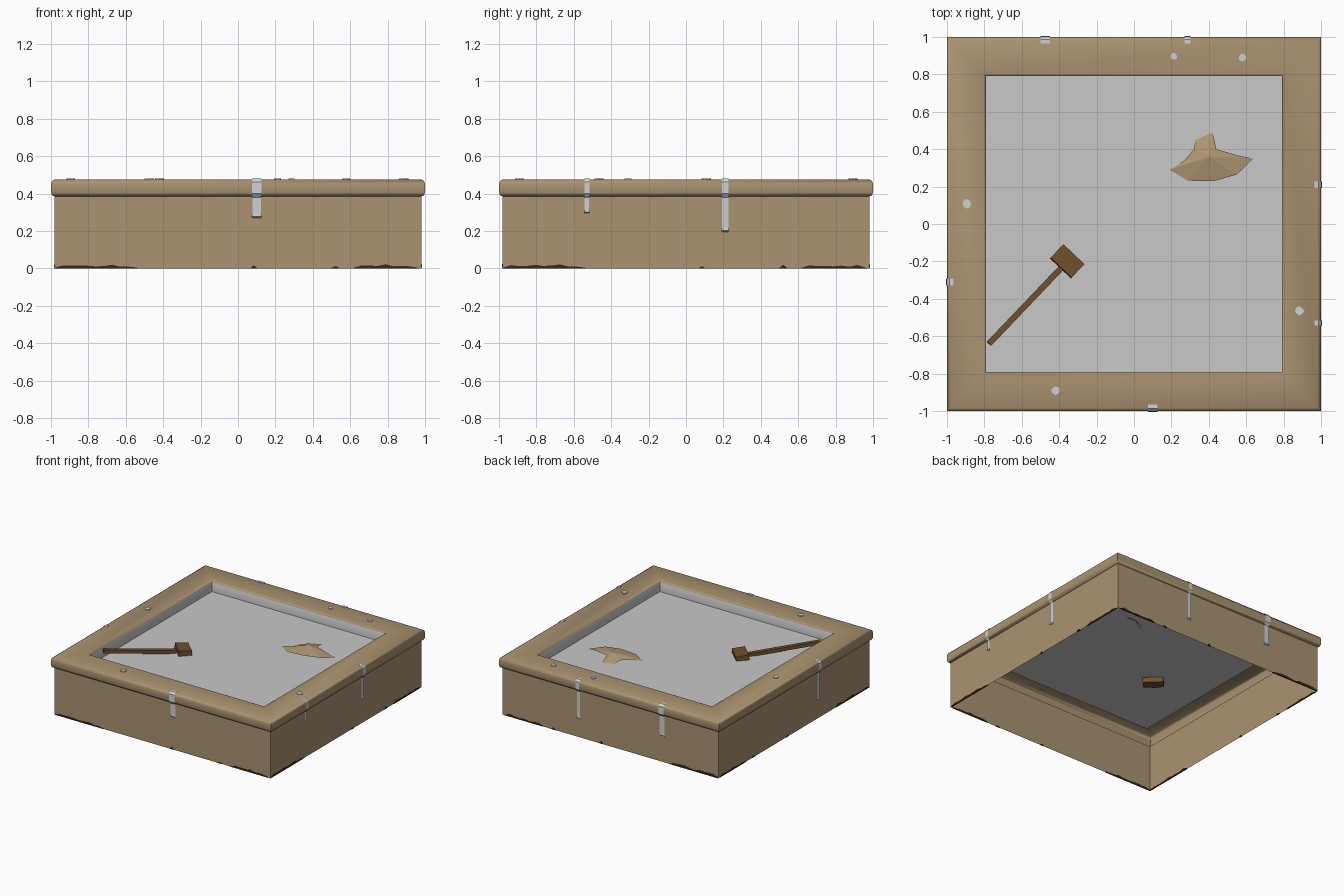
import bpy, bmesh, math, random
from mathutils import Vector

if "Cube" in bpy.data.objects:
    bpy.data.objects.remove(bpy.data.objects["Cube"])

random.seed(4)


def mat(name, r, g, b):
    m = bpy.data.materials.new(name)
    m.diffuse_color = (r, g, b, 1)
    m.use_nodes = True
    m.node_tree.nodes["Principled BSDF"].inputs["Base Color"].default_value = m.diffuse_color
    return m


TAN = mat("tan clay", .40, .29, .165)
GREY = mat("pale grey surface", .58, .58, .58)
WHITE = mat("white drips", .62, .63, .65)
WOOD = mat("dark wood", .16, .08, .026)
STAIN = mat("dark stain", .045, .02, .011)
LEAF = mat("dry cloth", .43, .31, .175)


def make(name, verts, faces, mats, smooth=False):
    me = bpy.data.meshes.new(name)
    me.from_pydata([tuple(v) for v in verts], [], faces)
    ob = bpy.data.objects.new(name, me)
    bpy.context.collection.objects.link(ob)
    for m in mats:
        me.materials.append(m)
    bm = bmesh.new()
    bm.from_mesh(me)
    bmesh.ops.recalc_face_normals(bm, faces=bm.faces)
    bm.to_mesh(me)
    bm.free()
    if smooth:
        bpy.context.view_layer.objects.active = ob
        ob.select_set(True)
        bpy.ops.object.shade_smooth_by_angle(angle=math.radians(50))
        ob.select_set(False)
    return ob


PLANE_Z = .385

# Square basin shell: (half width, height) profile swept round four corners
profile = [(.98, 0), (.98, .385), (.993, .39), (1, .405), (1, .45), (.995, .467),
           (.982, .475), (.805, .475), (.795, .47), (.79, .46), (.79, PLANE_Z)]
corners = [(-1, -1), (1, -1), (1, 1), (-1, 1)]
verts = [(cx * r, cy * r, z) for r, z in profile for cx, cy in corners]
faces = [(4 * i + j, 4 * i + (j + 1) % 4, 4 * i + 4 + (j + 1) % 4, 4 * i + 4 + j)
         for i in range(len(profile) - 1) for j in range(4)]
basin = make("basin_shell", verts, faces, [TAN, GREY], True)
for p in basin.data.polygons:  # inner lip below the rim is grey
    if p.center.z < .45 and max(abs(p.center.x), abs(p.center.y)) < .8:
        p.material_index = 1

# Filled surface inside the basin
make("basin_surface", [(cx * .79, cy * .79, PLANE_Z) for cx, cy in corners],
     [(0, 1, 2, 3)], [GREY])


def place(side, u, out, z):
    """Point on a side wall: u along the wall, out from the centre."""
    return {"front": (u, -out, z), "back": (u, out, z),
            "right": (out, u, z), "left": (-out, u, z)}[side]


# Drips running over the rim and down the walls
def drip(name, side, u, width, bottom):
    path = [(.965, .472), (.965, .479), (.986, .479), (1.002, .462), (1.004, .40),
            (.988, .38), (.988, bottom + .02), (.99, bottom + .006), (.982, bottom)]
    wid = [1, 1, 1, 1, 1, .9, .9, 1.15, .8]
    vs = []
    for (out, z), w in zip(path, wid):
        for s in (-1, 1):
            vs.append(place(side, u + s * w * width / 2, out, z))
    n = len(path)
    make(name, vs, [(2 * i, 2 * i + 1, 2 * i + 3, 2 * i + 2) for i in range(n - 1)], [WHITE])


for i, d in enumerate([("front", .10, .05, .27), ("right", .21, .036, .195),
                       ("right", -.53, .026, .295), ("back", .285, .032, .155),
                       ("back", -.475, .05, .215), ("left", -.31, .036, .15)]):
    drip(f"drip_{i + 1}", *d)

# Round spots on the rim
for i, (x, y, r) in enumerate([(-.895, .11, .026), (.21, .897, .02), (.578, .89, .02),
                               (.885, -.465, .025), (-.42, -.89, .022)]):
    n = 8
    rad = [r * random.uniform(.8, 1.12) for _ in range(n)]
    ring = [(x + rad[k] * math.cos(k * math.tau / n), y + rad[k] * math.sin(k * math.tau / n))
            for k in range(n)]
    vs = [(a, b, z) for z in (.474, .481) for a, b in ring]
    fs = [tuple(range(n, 2 * n))] + [(k, (k + 1) % n, n + (k + 1) % n, n + k) for k in range(n)]
    make(f"rim_spot_{i + 1}", vs, fs, [WHITE])

# Ragged dark stains along the foot of each wall
for side in ("front", "right", "back", "left"):
    for k, (a, b) in enumerate([(-.98, -.54), (.07, .1), (.5, .54), (.62, .96)]):
        n = max(2, int((b - a) / .04))
        vs = []
        for i in range(n + 1):
            u = a + (b - a) * i / n
            h = .004 if i in (0, n) else random.uniform(.008, .022)
            vs += [place(side, u, .983, 0), place(side, u, .983, h),
                   place(side, u, .975, h), place(side, u, .975, 0)]
        fs = [(4 * i + j, 4 * i + (j + 1) % 4, 4 * i + 4 + (j + 1) % 4, 4 * i + 4 + j)
              for i in range(n) for j in range(4)]
        make(f"{side}_stain_{k + 1}", vs, fs, [STAIN])


# Mallet lying with its head half sunk and its handle against the rim
def box(name, centre, axis, size, material):
    ax = Vector(axis).normalized()
    side = Vector((0, 0, 1)).cross(ax).normalized()
    up = ax.cross(side)
    c = Vector(centre)
    vs = [c + ax * (a * size[0] / 2) + side * (b * size[1] / 2) + up * (d * size[2] / 2)
          for a in (-1, 1) for b in (-1, 1) for d in (-1, 1)]
    make(name, vs, [(0, 1, 3, 2), (4, 6, 7, 5), (0, 4, 5, 1), (2, 3, 7, 6),
                    (0, 2, 6, 4), (1, 5, 7, 3)], [material])


start, end = Vector((-.775, -.64, .447)), Vector((-.37, -.215, .39))
box("mallet_handle", (start + end) / 2, end - start, ((end - start).length, .032, .028), WOOD)
box("mallet_head", (-.358, -.2, .387), end - start, (.1, .155, .075), WOOD)

# Crumpled scrap: fan of facets around a raised middle
outline = [(.19, .29, .388), (.29, .23, .392), (.43, .23, .40), (.55, .265, .40),
           (.64, .35, .39), (.56, .365, .40), (.44, .40, .41), (.42, .49, .39),
           (.33, .45, .39), (.32, .40, .40), (.27, .34, .395)]
n = len(outline)
make("scrap", outline + [(.40, .36, .425)], [(i, (i + 1) % n, n) for i in range(n)], [LEAF])
# End of the scrap hanging beneath the surface
make("scrap_tail", [(.33, .41, .384), (.41, .40, .384), (.31, .45, .33), (.38, .47, .33),
                    (.33, .47, .28)], [(0, 1, 3, 2), (2, 3, 4)], [LEAF])
